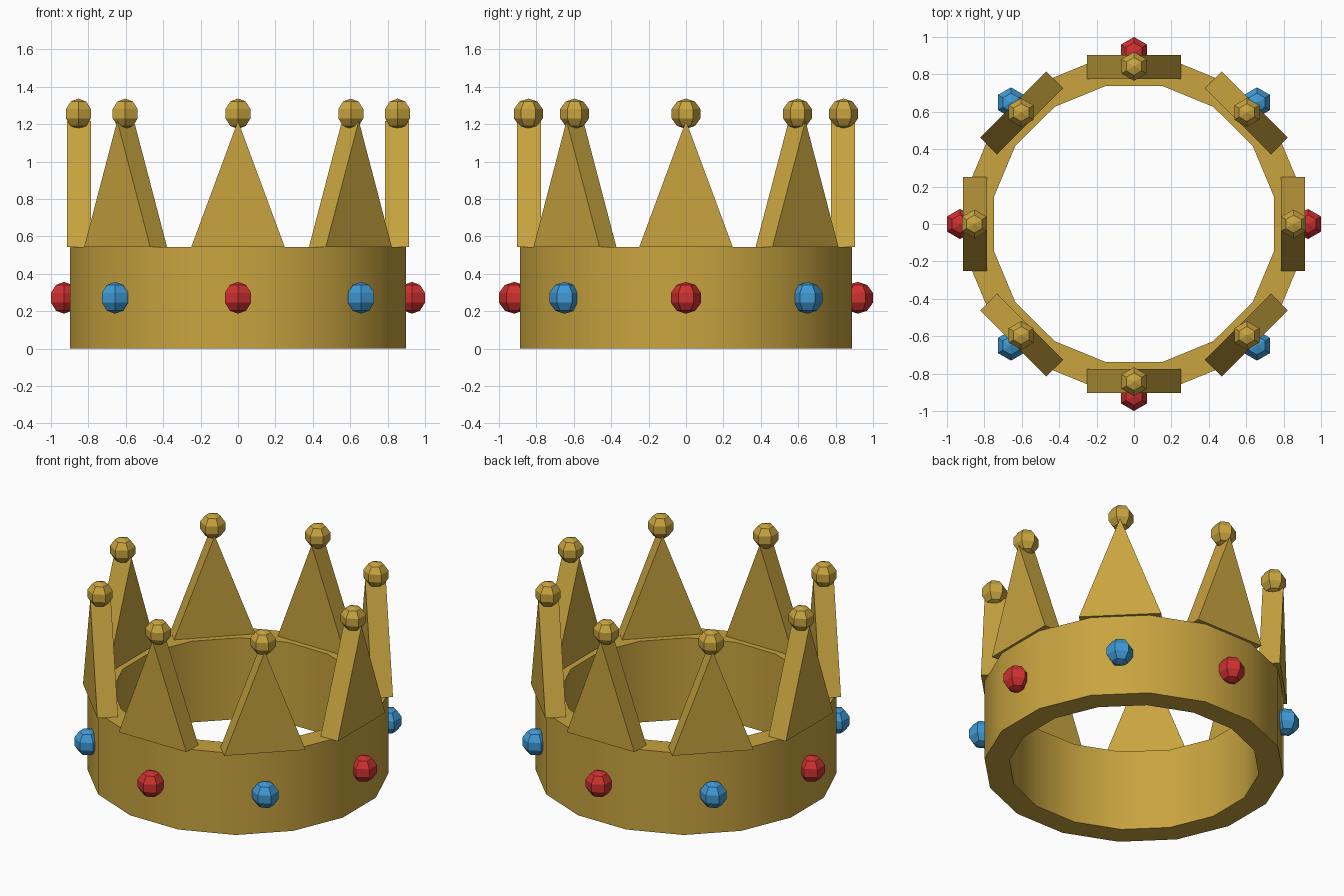
import bpy, bmesh
from math import cos, sin, pi, radians
from mathutils import Matrix, Vector

if "Cube" in bpy.data.objects:
    bpy.data.objects.remove(bpy.data.objects["Cube"], do_unlink=True)

SQUASH = 0.988      # the band is slightly shallower than it is wide
BAND_TOP = 0.543


def material(name, rgb):
    mat = bpy.data.materials.new(name)
    mat.use_nodes = True
    mat.diffuse_color = (*rgb, 1)
    mat.node_tree.nodes["Principled BSDF"].inputs["Base Color"].default_value = (*rgb, 1)
    return mat


gold = material("gold", (0.58, 0.37, 0.05))
red = material("red", (0.62, 0.03, 0.03))
blue = material("blue", (0.05, 0.32, 0.66))


def add_object(name, bm, mat, location=(0, 0, 0), turn=0):
    bmesh.ops.recalc_face_normals(bm, faces=bm.faces[:])
    mesh = bpy.data.meshes.new(name)
    bm.to_mesh(mesh)
    bm.free()
    mesh.materials.append(mat)
    obj = bpy.data.objects.new(name, mesh)
    obj.location = location
    obj.rotation_euler.z = turn
    bpy.context.collection.objects.link(obj)
    return obj


def around(radius, angle, z):
    return Vector((radius * cos(angle), radius * sin(angle) * SQUASH, z))


def bead(name, mat, radius, location):
    bm = bmesh.new()
    bmesh.ops.create_uvsphere(bm, u_segments=6, v_segments=5, radius=radius)
    return add_object(name, bm, mat, location)


def spike(name, location, turn):
    # Triangular plate, extruded along the radial direction
    bm = bmesh.new()
    outline = [(-0.25, 0), (0.25, 0), (0, 0.675)]
    face = bm.faces.new([bm.verts.new((-0.0635, y, z)) for y, z in outline])
    side = bmesh.ops.extrude_face_region(bm, geom=[face])["geom"]
    verts = [v for v in side if isinstance(v, bmesh.types.BMVert)]
    bmesh.ops.translate(bm, verts=verts, vec=(0.127, 0, 0))
    return add_object(name, bm, gold, location, turn)


# Band: a rectangular section spun into a ring with 16 flats
SIDES = 16
bm = bmesh.new()
half = pi / SIDES
section = [(0.748, 0), (0.897, 0), (0.897, BAND_TOP), (0.748, BAND_TOP)]
verts = [bm.verts.new((r / cos(half), 0, z)) for r, z in section]
edges = [bm.edges.new((verts[i], verts[(i + 1) % 4])) for i in range(4)]
bmesh.ops.rotate(bm, verts=verts, matrix=Matrix.Rotation(half, 3, "Z"))
bmesh.ops.spin(bm, geom=verts + edges, cent=(0, 0, 0), axis=(0, 0, 1),
               angle=2 * pi, steps=SIDES)
bmesh.ops.remove_doubles(bm, verts=bm.verts[:], dist=0.001)
bmesh.ops.scale(bm, verts=bm.verts[:], vec=(1, SQUASH, 1))
band = add_object("band", bm, gold)
bpy.context.view_layer.objects.active = band
band.select_set(True)
bpy.ops.object.shade_smooth_by_angle(angle=radians(30))

# Eight spikes, each with a tip ball above and a gem on the band below
names = ["left", "back_left", "back", "back_right",
         "right", "front_right", "front", "front_left"]
for i, side in enumerate(names):
    angle = i * pi / 4
    spike(side + "_spike", around(0.85, angle, BAND_TOP), angle)
    bead(side + "_tip_ball", gold, 0.081, around(0.853, angle, 1.256))
    bead(side + "_gem", blue if i % 2 else red, 0.085, around(0.93, angle, 0.272))
